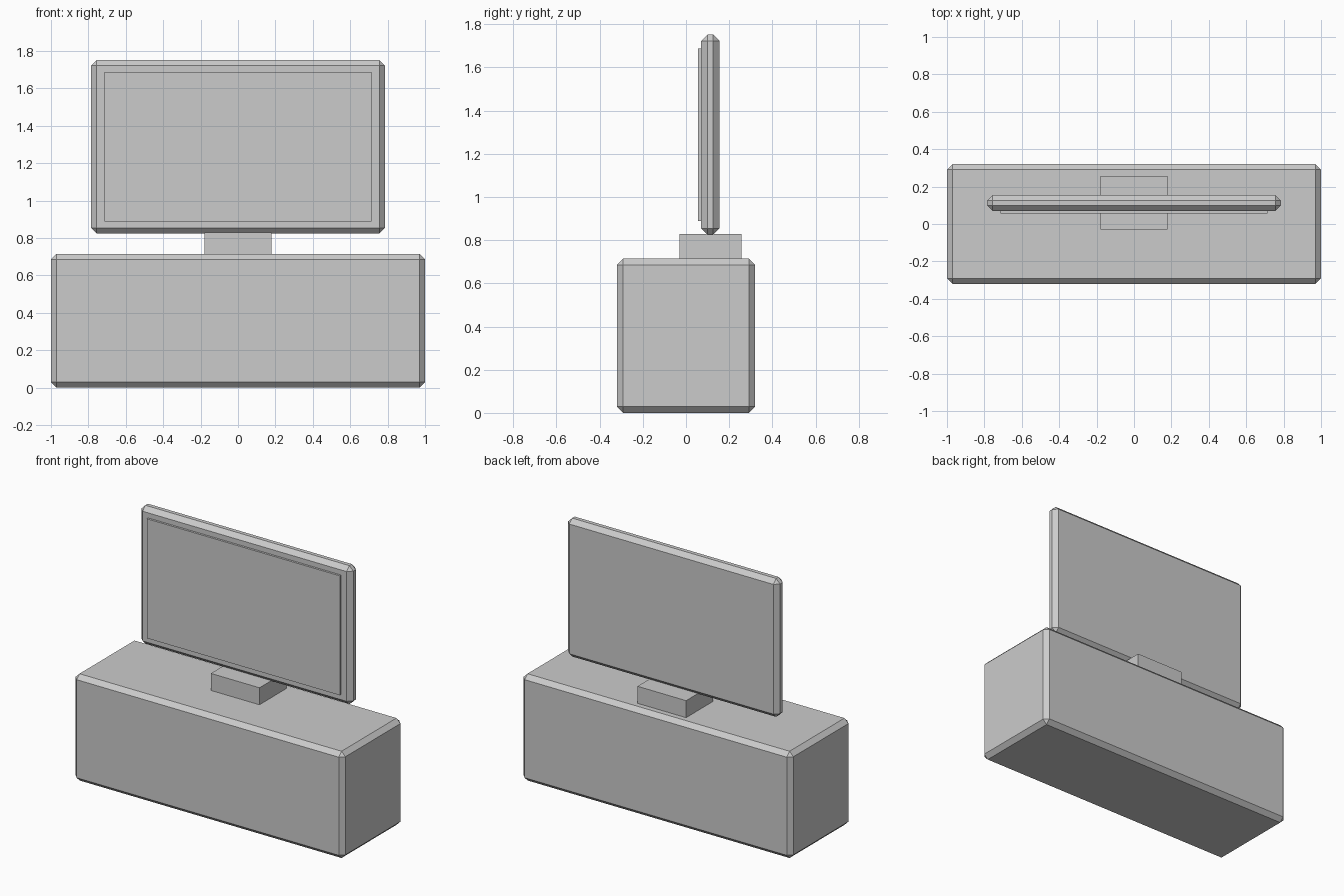
import bpy

cube = bpy.data.objects.get("Cube")
if cube:
    bpy.data.objects.remove(cube, do_unlink=True)

# One plain grey for every part
grey = bpy.data.materials.new("plain_grey")
grey.use_nodes = True
colour = (0.6, 0.6, 0.6, 1)
grey.diffuse_color = colour
grey.node_tree.nodes["Principled BSDF"].inputs["Base Color"].default_value = colour


def box(name, low, high, chamfer=0):
    """Box between two corners, with optional flat chamfered edges."""
    bpy.ops.mesh.primitive_cube_add(
        size=1, location=[(a + b) / 2 for a, b in zip(low, high)])
    ob = bpy.context.object
    ob.name = name
    ob.scale = [b - a for a, b in zip(low, high)]
    bpy.ops.object.transform_apply(location=False, rotation=False, scale=True)
    ob.data.materials.append(grey)
    if chamfer:
        bevel = ob.modifiers.new("chamfer", "BEVEL")
        bevel.width = chamfer
        bevel.segments = 1
        bevel.limit_method = "NONE"
    return ob


# Low cabinet
box("cabinet", (-1, -0.32, 0), (1, 0.32, 0.715), 0.029)

# Block that carries the television
box("stand", (-0.18, -0.03, 0.715), (0.18, 0.256, 0.829))

# Television body and its raised screen panel
box("television_body", (-0.785, 0.07, 0.825), (0.785, 0.155, 1.752), 0.029)
box("screen", (-0.715, 0.056, 0.889), (0.715, 0.085, 1.689))
